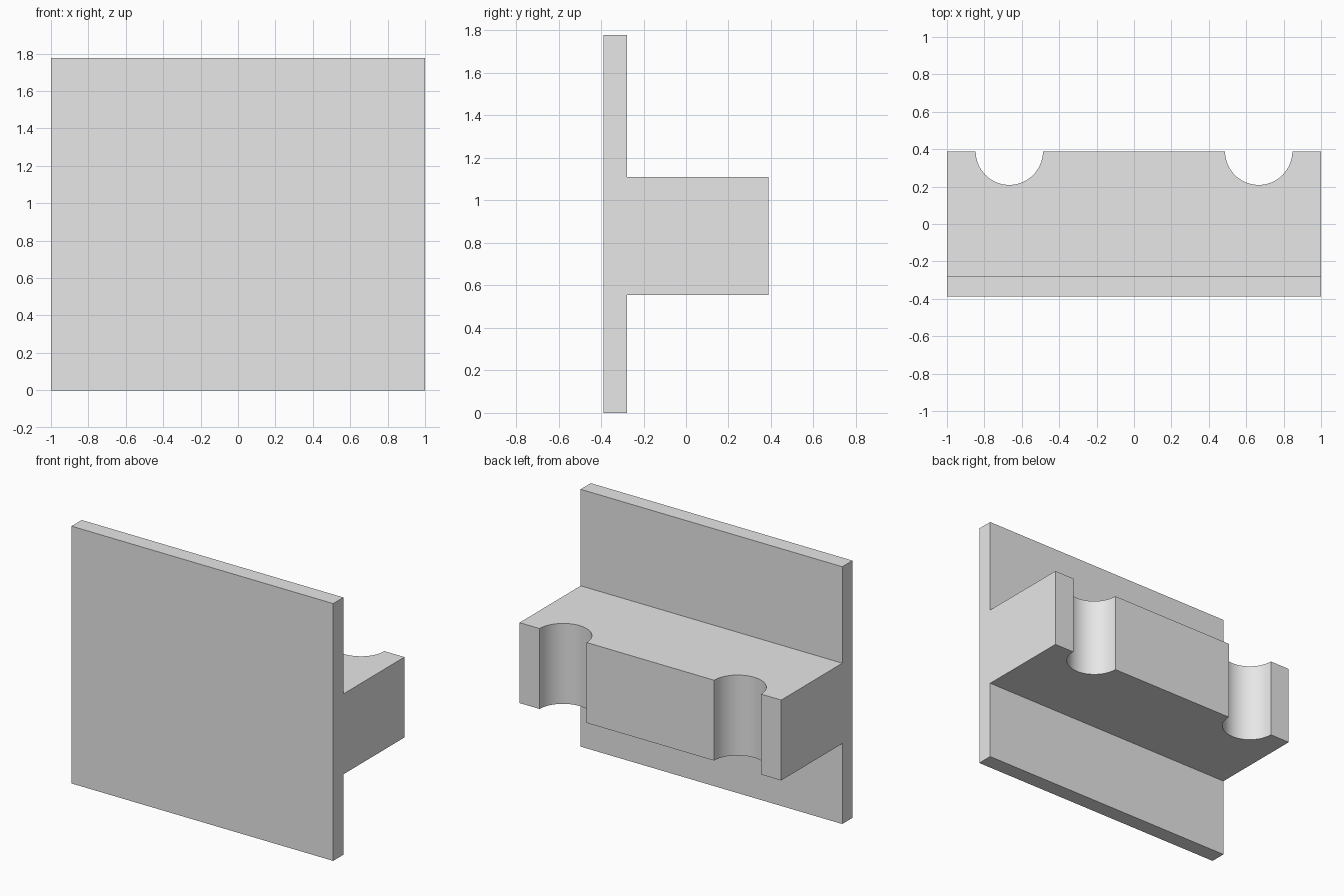
import bpy, bmesh, math

cube = bpy.data.objects.get("Cube")
if cube:
    bpy.data.objects.remove(cube, do_unlink=True)

grey = bpy.data.materials.new("light grey")
grey.use_nodes = True
colour = (0.8, 0.8, 0.8, 1)
grey.diffuse_color = colour
grey.node_tree.nodes["Principled BSDF"].inputs["Base Color"].default_value = colour

# Overall dimensions
UNIT = 1 / 9
HALF_DEPTH = 3.5 * UNIT
PLATE_BACK = -2.5 * UNIT
HEIGHT = 16 * UNIT
BLOCK_BOTTOM, BLOCK_TOP = 5 * UNIT, 10 * UNIT
NOTCH_X, NOTCH_R = 6 * UNIT, 0.18
STEPS = 32


def extrude_outline(name, points, z0, z1):
    """Raise a flat outline in x and y into a solid between two heights."""
    bm = bmesh.new()
    face = bm.faces.new([bm.verts.new((x, y, z0)) for x, y in points])
    result = bmesh.ops.extrude_face_region(bm, geom=[face], use_keep_orig=True)
    top = [v for v in result["geom"] if isinstance(v, bmesh.types.BMVert)]
    bmesh.ops.translate(bm, verts=top, vec=(0, 0, z1 - z0))
    bmesh.ops.recalc_face_normals(bm, faces=bm.faces)
    mesh = bpy.data.meshes.new(name)
    bm.to_mesh(mesh)
    bm.free()
    mesh.materials.append(grey)
    obj = bpy.data.objects.new(name, mesh)
    bpy.context.collection.objects.link(obj)
    return obj


def notch(cx):
    """Half circle cut into the back edge, running from +x to -x."""
    return [(cx + NOTCH_R * math.cos(math.pi * i / STEPS),
             HALF_DEPTH - NOTCH_R * math.sin(math.pi * i / STEPS))
            for i in range(STEPS + 1)]


# Upright front plate
extrude_outline("front_plate",
                [(-1, -HALF_DEPTH), (1, -HALF_DEPTH), (1, PLATE_BACK), (-1, PLATE_BACK)],
                0, HEIGHT)

# Back block with two rounded notches
outline = [(-1, PLATE_BACK), (1, PLATE_BACK), (1, HALF_DEPTH)]
outline += notch(NOTCH_X) + notch(-NOTCH_X) + [(-1, HALF_DEPTH)]
block = extrude_outline("notched_block", outline, BLOCK_BOTTOM, BLOCK_TOP)

# Smooth notch walls, keeping the block's edges sharp
bpy.ops.object.select_all(action="DESELECT")
block.select_set(True)
bpy.context.view_layer.objects.active = block
bpy.ops.object.shade_smooth_by_angle(angle=math.radians(30))
